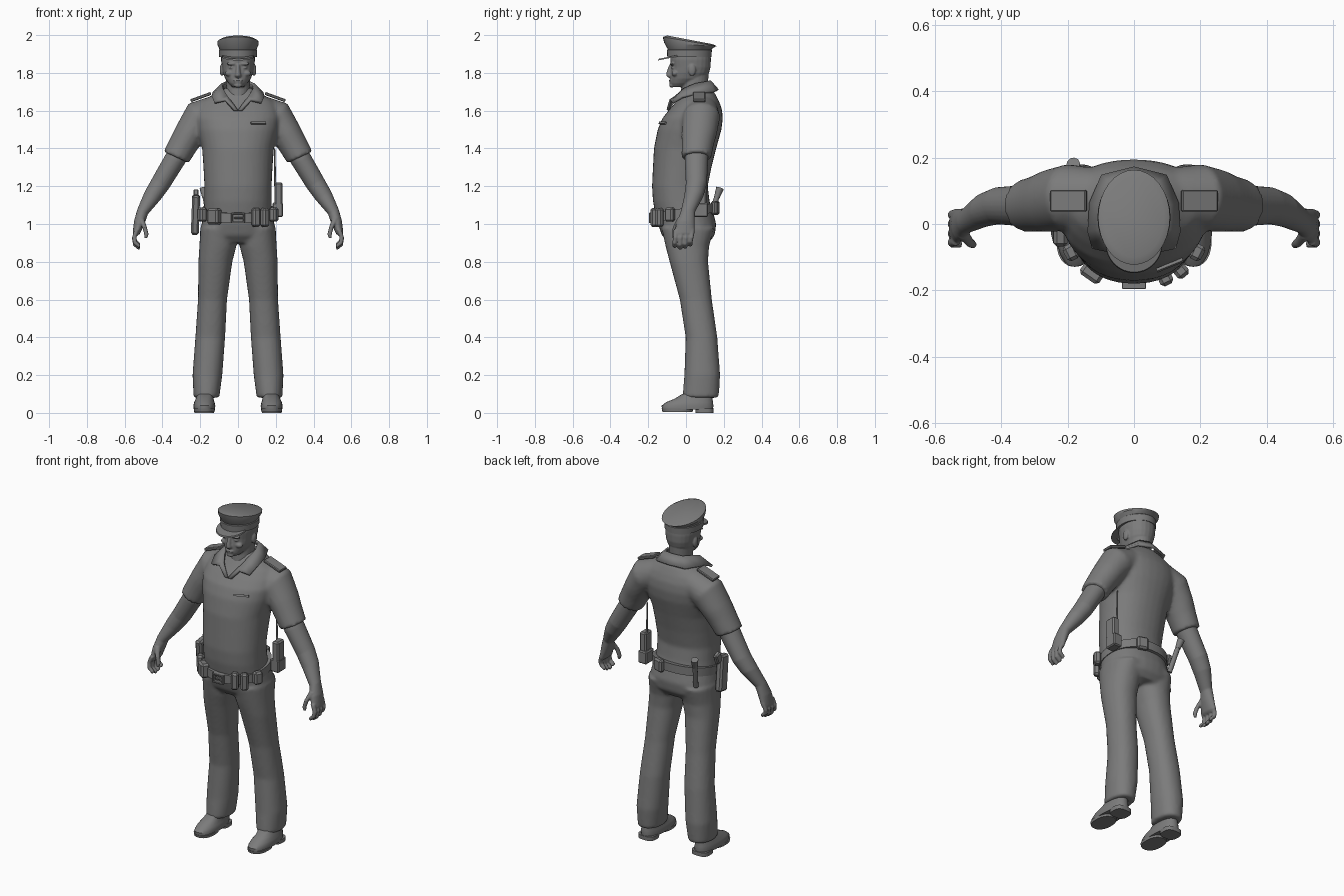
import bpy, bmesh, math
from mathutils import Matrix, Vector, Euler

grey = bpy.data.materials.new("plain grey")
grey.diffuse_color = (0.2, 0.2, 0.2, 1)


def loft(bm, rings, n=24, e=2.0, side=1):
    """Closed skin over rings (x, y, z, width radius, depth radius, tilt, shear)."""
    prev = first = None
    for ring in rings:
        x, y, z, ru, rv, tilt, shear = (tuple(ring) + (0, 0))[:7]
        t, verts = math.radians(tilt), []
        for i in range(n):
            a = 2 * math.pi * i / n
            c, s = math.cos(a), math.sin(a)
            u = ru * math.copysign(abs(c) ** (2 / e), c)
            v = rv * math.copysign(abs(s) ** (2 / e), s)
            verts.append(bm.verts.new((side * (x + u * math.cos(t)), y + v,
                                       z + u * math.sin(t) + shear * v)))
        if prev:
            for i in range(n):
                j = (i + 1) % n
                bm.faces.new((prev[i], prev[j], verts[j], verts[i]))
        else:
            first = verts
        prev = verts
    bm.faces.new(first)
    bm.faces.new(prev)


def slabs(rows):
    """Rows (z, half width, front y, back y) to horizontal rings."""
    return [(0, (f + b) / 2, z, w, (b - f) / 2) for z, w, f, b in rows]


def ball(bm, loc, size):
    m = Matrix.Translation(loc) @ Matrix.Diagonal((*size, 1))
    bmesh.ops.create_icosphere(bm, subdivisions=3, radius=1, matrix=m)


def finish(name, bm, voxel=0, smooth=0, angle=40):
    bmesh.ops.recalc_face_normals(bm, faces=bm.faces)
    me = bpy.data.meshes.new(name)
    bm.to_mesh(me)
    bm.free()
    me.materials.append(grey)
    ob = bpy.data.objects.new(name, me)
    bpy.context.collection.objects.link(ob)
    if voxel:
        r = ob.modifiers.new("merge", 'REMESH')
        r.mode, r.voxel_size, r.use_smooth_shade = 'VOXEL', voxel, True
        s = ob.modifiers.new("soften", 'SMOOTH')
        s.factor, s.iterations = 0.5, smooth
    bpy.ops.object.select_all(action='DESELECT')
    ob.select_set(True)
    bpy.context.view_layer.objects.active = ob
    bpy.ops.object.shade_smooth_by_angle(angle=math.radians(angle))
    return ob


def box(name, loc, size, rot=(0, 0, 0), bevel=0.006):
    bm = bmesh.new()
    m = (Matrix.Translation(loc) @ Euler([math.radians(r) for r in rot]).to_matrix().to_4x4()
         @ Matrix.Diagonal((*size, 1)))
    bmesh.ops.create_cube(bm, size=1, matrix=m)
    if bevel:
        bmesh.ops.bevel(bm, geom=bm.edges[:], offset=bevel, segments=1, affect='EDGES')
    return finish(name, bm, angle=20)


def rod(name, a, b, r1, r2):
    a, b = Vector(a), Vector(b)
    bm = bmesh.new()
    m = Matrix.Translation((a + b) / 2) @ (b - a).to_track_quat('Z', 'Y').to_matrix().to_4x4()
    bmesh.ops.create_cone(bm, cap_ends=True, segments=10, radius1=r1, radius2=r2,
                          depth=(b - a).length, matrix=m)
    return finish(name, bm)


# shirt: torso and short sleeves merged
bm = bmesh.new()
loft(bm, slabs([(1.04, .18, -.16, .145), (1.12, .178, -.175, .125), (1.2, .178, -.18, .115),
                (1.3, .183, -.175, .135), (1.4, .19, -.17, .16), (1.5, .215, -.15, .188),
                (1.56, .225, -.125, .195), (1.61, .215, -.085, .19), (1.65, .19, -.05, .175),
                (1.69, .125, -.02, .155), (1.72, .08, 0, .13)]), 32, 2.2)
for s in (1, -1):
    loft(bm, [(.12, .085, 1.6, .08, .085, 70), (.2, .08, 1.565, .096, .1, 50),
              (.255, .07, 1.48, .082, .094, 30), (.29, .062, 1.42, .077, .085, 27),
              (.328, .055, 1.353, .073, .079, 25)], side=s)
finish("shirt", bm, .011, 4)

# trousers: hips and two legs merged
bm = bmesh.new()
loft(bm, slabs([(1.08, .178, -.158, .14), (1.0, .193, -.148, .16), (.94, .2, -.128, .152),
                (.9, .195, -.09, .12)]), 32, 2.3)
for s in (1, -1):
    loft(bm, [(.1, .01, .98, .1, .14), (.107, .007, .88, .098, .115), (.12, .015, .8, .09, .102),
              (.135, .052, .6, .077, .085), (.147, .082, .4, .079, .084),
              (.162, .086, .2, .079, .095), (.167, .077, .08, .068, .096)], e=2.2, side=s)
finish("trousers", bm, .011, 4)

# bare arms with curled hands
for s, word in ((1, "left"), (-1, "right")):
    bm = bmesh.new()
    loft(bm, [(.3, .06, 1.4, .055, .062, 25), (.335, .055, 1.34, .056, .062, 27),
              (.41, .055, 1.215, .052, .056, 32), (.452, .042, 1.15, .047, .051, 27),
              (.505, .01, 1.065, .031, .038, 25), (.522, -.002, 1.01, .029, .048, 12),
              (.538, -.008, .95, .02, .054), (.54, -.008, .94, .012, .045)], side=s)
    for i, drop in enumerate((.005, -.005, 0, .012)):
        y = -.052 + .028 * i
        loft(bm, [(.535, y, .97, .014, .014), (.549, y - .004, .93, .013, .013, -10),
                  (.546, y - .008, .897 + drop, .012, .012, -35),
                  (.52, y - .008, .875 + drop, .01, .011, -65)], 12, side=s)
    loft(bm, [(.515, -.03, 1.03, .018, .016), (.495, -.055, .985, .015, .015, 20),
              (.485, -.062, .945, .012, .012, 5), (.488, -.063, .925, .008, .008)], 12, side=s)
    finish(word + "_arm", bm, .005, 2)

# head with neck, nose, brow, lips and ears
bm = bmesh.new()
loft(bm, slabs([(1.58, .075, -.04, .11), (1.66, .066, -.03, .115), (1.72, .062, -.025, .115),
                (1.8, .065, -.02, .12)]))
loft(bm, slabs([(1.726, .03, -.074, 0), (1.745, .05, -.083, .05), (1.77, .068, -.083, .1),
                (1.8, .079, -.082, .122), (1.83, .085, -.078, .13), (1.87, .09, -.083, .132),
                (1.91, .088, -.08, .13)]), e=2.2)
loft(bm, [(0, -.078, 1.845, .009, .01), (0, -.084, 1.805, .013, .019),
          (0, -.085, 1.785, .018, .021), (0, -.08, 1.774, .012, .012)], 12)
ball(bm, (0, -.083, 1.76), (.026, .008, .005))
ball(bm, (0, -.081, 1.75), (.022, .008, .005))
ball(bm, (0, -.075, 1.734), (.022, .014, .012))
for s in (1, -1):
    ball(bm, (s * .034, -.073, 1.848), (.028, .012, .008))
    ball(bm, (s * .034, -.068, 1.828), (.015, .01, .006))
    ball(bm, (s * .045, -.058, 1.797), (.024, .018, .016))
    ball(bm, (s * .086, .032, 1.815), (.011, .02, .032))
finish("head", bm, .0045, 2)

# peaked cap
bm = bmesh.new()
loft(bm, [(0, .018, 1.885, .1, .117), (0, .018, 1.922, .102, .119), (0, .019, 1.925, .098, .115),
          (0, .02, 1.95, .11, .136, 0, -.08), (0, .02, 1.966, .108, .143, 0, -.17),
          (0, .02, 1.975, .09, .12, 0, -.19)], 32)
finish("cap", bm, angle=30)
bm = bmesh.new()
loft(bm, [(0, -.058, 1.884, .086, .09, 0, .2), (0, -.058, 1.892, .084, .087, 0, .2)], 32)
finish("cap_visor", bm)

# open collar folded over the shirt
bm = bmesh.new()
edge = [((0, .125, 1.757), (0, .168, 1.708)), ((.055, .112, 1.752), (.095, .145, 1.7)),
        ((.082, .05, 1.74), (.13, .065, 1.692)), ((.078, -.01, 1.715), (.137, -.02, 1.672)),
        ((.055, -.055, 1.672), (.125, -.07, 1.642)), ((.035, -.07, 1.645), (.068, -.083, 1.655)),
        ((0, -.095, 1.6), (.02, -.098, 1.602))]
for s in (1, -1):
    rows = [[bm.verts.new((s * p[0], p[1], p[2])) for p in pair] for pair in edge]
    for (a, b), (c, d) in zip(rows, rows[1:]):
        bm.faces.new((a, b, d, c))
bmesh.ops.remove_doubles(bm, verts=bm.verts, dist=.0005)
ob = finish("collar", bm, angle=30)
m = ob.modifiers.new("thickness", 'SOLIDIFY')
m.thickness, m.offset = .014, 0

# shoulder straps, shoes
for s, word in ((1, "left"), (-1, "right")):
    box(word + "_shoulder_strap", (s * .197, .07, 1.672), (.115, .066, .016), (0, s * 20, 0), .004)
    bm = bmesh.new()
    loft(bm, [(.178, .008, .018, .056, .135), (.178, .008, .038, .058, .137),
              (.178, .018, .056, .054, .125), (.177, .04, .075, .047, .1),
              (.172, .06, .1, .045, .08)], e=2.3, side=s)
    finish(word + "_shoe", bm)
    bm = bmesh.new()
    loft(bm, [(.178, -.045, .006, .054, .08), (.178, -.045, .022, .056, .084)], e=2.3, side=s)
    loft(bm, [(.178, .098, 0, .052, .048), (.178, .098, .024, .053, .049)], e=3, side=s)
    finish(word + "_sole", bm)

# belt and buckle
bm = bmesh.new()
loft(bm, [(0, -.007, z, .19, .167, 0, .17) for z in (1.035, 1.085)], 40, 2.2)
finish("belt", bm)
for x in (-.031, .031):
    box("buckle_side", (x, -.186, 1.032), (.01, .02, .055), bevel=.002)
for z in (1.009, 1.055):
    box("buckle_bar", (0, -.186, z), (.07, .02, .01), bevel=.002)
box("buckle_tongue", (.005, -.186, 1.032), (.05, .016, .01), bevel=.002)

# gear around the belt
for x, y, z, size, turn in ((-.125, -.145, 1.04, (.07, .05, .085), -35),
                            (.095, -.165, 1.035, (.042, .04, .1), 25),
                            (.142, -.142, 1.035, (.042, .04, .1), 40),
                            (.19, -.085, 1.05, (.05, .04, .075), 62),
                            (-.19, -.085, 1.05, (.05, .04, .075), -62),
                            (.07, .155, 1.085, (.065, .035, .075), -18)):
    box("belt_pouch", (x, y, z), size, (0, 0, turn), .01)
box("holster", (-.225, -.02, 1.05), (.042, .07, .21), (8, 2, 0), .01)
box("pistol_grip", (-.222, .015, 1.15), (.028, .045, .06), (-20, 0, 0), .006)
box("radio", (.215, .075, 1.13), (.042, .065, .18), bevel=.008)
box("radio_pouch", (.21, .08, 1.075), (.056, .075, .075), bevel=.006)
rod("radio_antenna", (.197, .09, 1.2), (.194, .09, 1.4), .006, .003)
rod("flashlight", (-.15, .12, 1.0), (-.175, .165, 1.15), .014, .014)
rod("flashlight_head", (-.174, .163, 1.14), (-.183, .18, 1.19), .015, .021)

# small bar on the chest
box("chest_bar", (.108, -.124, 1.535), (.085, .009, .012), (-25, 0, 22), 0)
